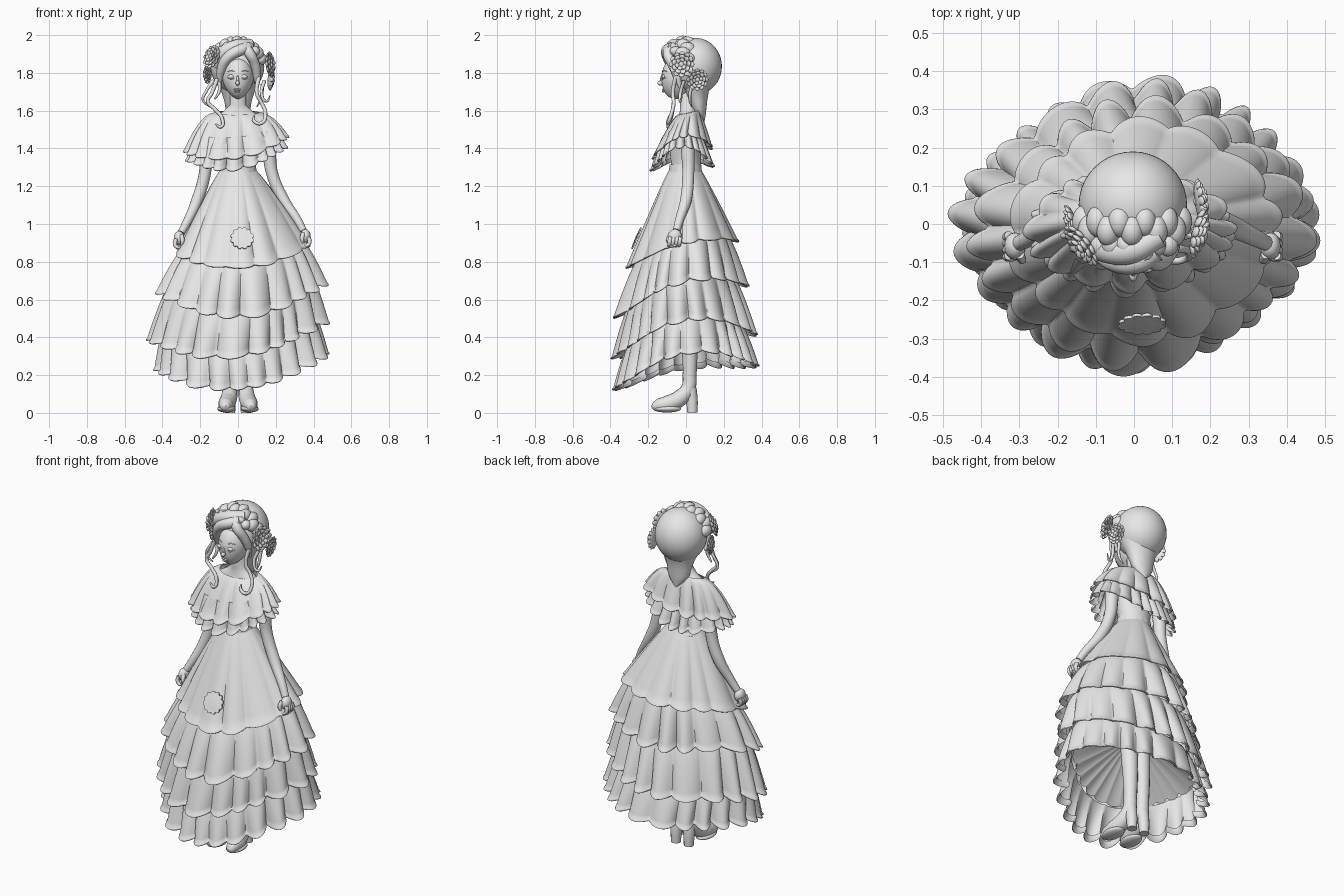
import bpy, bmesh, math
from math import sin, cos, pi
from mathutils import Vector, Matrix

mat = bpy.data.materials.new("plain_grey")
mat.diffuse_color = (0.8, 0.8, 0.8, 1)


def finish(name, bm):
    bmesh.ops.recalc_face_normals(bm, faces=bm.faces)
    me = bpy.data.meshes.new(name)
    bm.to_mesh(me)
    bm.free()
    me.materials.append(mat)
    ob = bpy.data.objects.new(name, me)
    bpy.context.collection.objects.link(ob)
    return ob


def loft(name, rings, cap=False):
    """Skin closed rings of points."""
    bm = bmesh.new()
    rows = [[bm.verts.new(p) for p in r] for r in rings]
    n = len(rows[0])
    for a, b in zip(rows, rows[1:]):
        for i in range(n):
            bm.faces.new((a[i], a[(i + 1) % n], b[(i + 1) % n], b[i]))
    if cap:
        bm.faces.new(rows[0])
        bm.faces.new(rows[-1])
    return finish(name, bm)


def ovals(name, prof):
    """Body of stacked ellipses: z, rx, ry, cy."""
    return loft(name, [[(rx * cos(i * pi / 20), cy + ry * sin(i * pi / 20), z) for i in range(40)]
                       for z, rx, ry, cy in prof], cap=True)


def balls(name, items, seg=16):
    """Ellipsoids: (location, radii, optional rotation matrix)."""
    bm = bmesh.new()
    for it in items:
        rot = it[2] if len(it) > 2 else Matrix()
        m = Matrix.Translation(it[0]) @ rot.to_4x4() @ Matrix.Diagonal((*it[1], 1))
        bmesh.ops.create_uvsphere(bm, u_segments=seg, v_segments=seg * 2 // 3, radius=1, matrix=m)
    return finish(name, bm)


def tube(name, paths, res=6, sides=4):
    """Smooth tapered tubes through (x, y, z, radius) points."""
    cu = bpy.data.curves.new(name, 'CURVE')
    cu.dimensions = '3D'
    cu.bevel_depth = 1
    cu.bevel_resolution = sides
    cu.resolution_u = res
    cu.use_fill_caps = True
    for pts in paths:
        sp = cu.splines.new('BEZIER')
        sp.bezier_points.add(len(pts) - 1)
        for b, p in zip(sp.bezier_points, pts):
            b.co, b.radius = p[:3], p[3]
            b.handle_left_type = b.handle_right_type = 'AUTO'
    cu.materials.append(mat)
    ob = bpy.data.objects.new(name, cu)
    bpy.context.collection.objects.link(ob)
    bpy.ops.object.select_all(action='DESELECT')
    ob.select_set(True)
    bpy.context.view_layer.objects.active = ob
    bpy.ops.object.convert(target='MESH')


def frill(name, top, hem, n, amp, a0=0.0, er=0.9, ey=None, ez=1.0, phase=0.0, roll=True, grow=1.0, pinch=0):
    """Pleated band between two rings: cx, cy, rx, ry, z, x tilt, y tilt, side lift."""
    ts = [(i / 10, 0, 0) for i in range(11)]
    if roll:
        ts += [(1, .006, -.003), (1, .008, -.010), (1, .003, -.015), (1, -.008, -.010), (.93, -.012, 0)]
    rings = []
    ey = ey or er
    for t, dr, dz in ts:
        g = [u + (v - u) * t ** e for u, v, e in zip(top[:4], hem[:4], (er, ey, er, ey))]
        h = [u + (v - u) * t ** ez for u, v in zip(top[4:], hem[4:])]
        ring = []
        for i in range(n * 14):
            a = 2 * pi * i / (n * 14)
            q = n * a / 2 + .5 * sin(3 * a + phase) + .35 * sin(5 * a + 2 * phase) + phase
            w = 2 * abs(sin(q)) ** .8 - 1
            k = amp * (a0 + (1 - a0) * t ** grow) * w * (1 + .3 * sin(4 * a + phase)) + dr
            z = h[0] + h[1] * cos(a) + h[2] * sin(a) + h[3] * cos(a) ** 2
            s = sin(2 * a)
            f = 1 - pinch * (.055 if s > 0 else .1) * s * s
            ring.append((g[0] + (g[2] * f + k) * cos(a), g[1] + (g[3] * f + k) * sin(a), z + dz - .4 * k * t))
        rings.append(ring)
    return loft(name, rings)


# skirt tiers, each tucked below the one above
hems = [(.025, -.02, .345, .28, .855, .02, .07, .035),
        (.02, -.028, .42, .327, .61, .02, .085, .075),
        (0, -.008, .452, .353, .375, .05, .06, .08),
        (.018, 0, .442, .363, .205, .04, .06, .085)]
frill("skirt_tier_1", (0, -.005, .093, .083, 1.29, 0, 0, 0), hems[0], 14, .014, er=.93, grow=1.4, pinch=.7)
for i in range(1, 4):
    c = hems[i - 1]
    top = (c[0], c[1], c[2] - .048, c[3] - .048, c[4] + .025, *c[5:])
    frill(f"skirt_tier_{i + 1}", top, hems[i], 16 + 2 * i, .026, a0=.15, er=.75, phase=i * 1.3, pinch=1)
c = hems[2]
frill("skirt_lining", (0, 0, .03, .03, .58, 0, 0, 0),
      (0, 0, c[2] - .055, c[3] - .055, c[4] + .025, *c[5:]), 30, .008, roll=False, pinch=1)

# body with neck
ovals("bodice_and_neck", [(1.26, .095, .083, 0), (1.33, .09, .08, 0), (1.42, .115, .085, -.005),
                          (1.5, .15, .07, .005), (1.555, .15, .055, .01), (1.595, .08, .045, .012),
                          (1.63, .043, .04, .008), (1.74, .042, .042, 0)])
frill("waistband", (0, -.003, .093, .083, 1.315, 0, 0, 0), (0, -.003, .1, .088, 1.27, 0, 0, 0), 16, .001)

# two layer shoulder ruffle
frill("ruffle_lower", (-.01, -.02, .2, .1, 1.46, .02, 0, .03), (-.008, -.02, .243, .143, 1.315, .035, .01, .075),
      20, .018, a0=.3, phase=2)
frill("ruffle_upper", (-.005, .012, .115, .058, 1.59, 0, .012, 0), (-.01, -.018, .255, .138, 1.395, .038, .03, .045),
      15, .016, er=.68, ey=1.1, ez=1.4, phase=.6, grow=1.3)

# arms and hands
arms = {"left": [(-.15, .0, 1.53, .038), (-.168, .01, 1.38, .036), (-.175, .012, 1.27, .032), (-.215, 0, 1.13, .031),
                 (-.27, -.035, 1.01, .023), (-.3, -.05, .955, .02)],
        "right": [(.15, .0, 1.53, .038), (.165, .01, 1.38, .036), (.18, .012, 1.27, .032), (.24, 0, 1.13, .031),
                  (.315, -.035, 1.02, .023), (.345, -.05, .965, .02)]}
for side, pts in arms.items():
    s = -1 if side == "left" else 1
    tube(side + "_arm", [pts], sides=6)
    x, y, z = pts[-1][:3]
    balls(side + "_palm", [((x + s * .012, y - .008, z - .03), (.028, .036, .038))])
    fingers = [[(x + s * .028, y + d, z - .035, .012), (x + s * .034, y + d - .004, z - .062, .011),
                (x + s * .018, y + d - .006, z - .08, .009), (x + s * .005, y + d - .004, z - .075, .006)]
               for d in (-.033, -.015, .003, .02)]
    fingers.append([(x, y - .03, z - .015, .013), (x - s * .006, y - .045, z - .045, .011),
                    (x, y - .042, z - .066, .007)])
    tube(side + "_fingers", fingers, res=4, sides=2)

# legs and heeled boots, toes turned out
for side, s in (("left", -1), ("right", 1)):
    x = s * .042
    tube(side + "_leg", [[(x, .0, .66, .052), (x, .015, .42, .046), (x, .02, .3, .04), (x, .02, .16, .034)]])
    tube(side + "_boot", [[(x, .018, .22, .035), (x, .012, .13, .038), (x + s * .006, -.03, .08, .044),
                           (x + s * .018, -.09, .05, .045), (x + s * .024, -.145, .04, .036),
                           (x + s * .026, -.172, .036, .022), (x + s * .026, -.184, .036, .003)]], sides=6)
    balls(side + "_boot_sole", [((x + s * .02, -.1, .022), (.048, .075, .02))], seg=20)
    tube(side + "_boot_heel", [[(x, .022, .13, .034), (x, .031, .07, .031), (x, .034, 0, .027)]])

# head, narrowed towards the chin
head = balls("head", [((0, 0, 0), (.083, .1, .115))], seg=32)
for v in head.data.vertices:
    k = max(0, -v.co.z / .115)
    v.co.x *= 1 - .3 * k * k
    v.co.y -= .022 * k * k
head.location = (0, -.03, 1.777)
balls("eyelids", [((s * .034 - .003, -.119, 1.78), (.019, .009, .011)) for s in (-1, 1)])
tube("lashes_and_brows", [[(s * .016, -.123, z0, .002), (s * .034, -.126 + b, z0 + d, .003),
                           (s * .055, -.108 + b, z0 + .001, .002)]
                          for s in (-1, 1) for z0, d, b in ((1.774, -.006, 0), (1.805, .008, .008))], sides=2)
balls("nose", [((-.002, -.134, 1.746), (.011, .017, .013)), ((-.002, -.127, 1.765), (.007, .01, .022))])
balls("lips", [((-.003, -.119, 1.712), (.021, .009, .005)), ((-.003, -.118, 1.702), (.015, .009, .006))])

# hair: rounded back, nape, swept fringe and braid
balls("hair_back", [((-.003, .05, 1.835), (.142, .14, .15))], seg=40)
ovals("hair_nape", [(1.8, .13, .1, .06), (1.75, .115, .085, .055), (1.7, .088, .065, .055), (1.65, .072, .05, .062),
                    (1.61, .066, .04, .068), (1.575, .045, .026, .078), (1.54, .004, .006, .092)])
tube("hair_fringe", [
    [(.06, -.07, 1.935, .028), (.01, -.1, 1.92, .03), (-.05, -.098, 1.885, .028), (-.088, -.07, 1.82, .024),
     (-.1, -.04, 1.73, .008)],
    [(.03, -.07, 1.94, .03), (.06, -.095, 1.905, .028), (.088, -.075, 1.85, .025), (.1, -.05, 1.79, .022),
     (.1, -.03, 1.72, .008)],
    [(.07, -.03, 1.95, .03), (-.01, -.07, 1.94, .036), (-.08, -.065, 1.905, .034), (-.12, -.03, 1.84, .03)]], sides=6)
braid = []
for i in range(11):
    a = pi * (i + 1.5) / 13
    braid.append(((-.005 + .135 * cos(a), -.005 + .012 * (-1) ** i, 1.825 + .138 * sin(a)), (.031, .042, .034)))
for i in range(6):
    a = pi * (i + 2.5) / 10
    braid.append(((.125 * cos(a), -.055, 1.83 + .12 * sin(a)), (.028, .03, .026)))
balls("braid", braid, seg=18)

# loose curls beside the face
tube("loose_curls", [
    [(-.11, -.06, 1.77, .012), (-.14, -.065, 1.69, .01), (-.16, -.065, 1.65, .01), (-.125, -.07, 1.61, .01),
     (-.085, -.08, 1.56, .01), (-.09, -.095, 1.515, .009), (-.12, -.09, 1.53, .004)],
    [(-.13, -.02, 1.76, .01), (-.17, -.03, 1.7, .008), (-.185, -.03, 1.655, .007), (-.15, -.02, 1.62, .003)],
    [(-.1, -.05, 1.76, .01), (-.1, -.06, 1.7, .009), (-.125, -.06, 1.66, .004)],
    [(.11, -.055, 1.78, .012), (.1, -.07, 1.69, .01), (.125, -.065, 1.64, .01), (.145, -.075, 1.59, .01),
     (.125, -.095, 1.535, .01), (.085, -.095, 1.545, .009), (.085, -.09, 1.575, .004)],
    [(.14, -.01, 1.76, .01), (.125, -.03, 1.69, .009), (.15, -.03, 1.65, .007), (.17, -.02, 1.68, .003)],
    [(.13, .03, 1.74, .01), (.12, .02, 1.66, .008), (.1, .03, 1.62, .003)]], res=8, sides=2)


# layered flowers at the sides of the head
def flower(name, loc, normal, r):
    frame = Vector(normal).to_track_quat('Z', 'Y').to_matrix()
    items = [(Vector(loc), (r * .3, r * .3, r * .3))]
    for n, rad, lift, size in ((12, .86, 0, .21), (9, .6, .12, .22), (6, .34, .25, .19)):
        for i in range(n):
            rot = frame @ Matrix.Rotation(2 * pi * (i + lift) / n, 3, 'Z')
            pos = Vector(loc) + rot @ Vector((rad * r, 0, lift * r))
            items.append((pos, (size * r, size * r * 1.1, r * .1), rot @ Matrix.Rotation(-.5, 3, 'Y')))
    items.append((Vector(loc) - frame @ Vector((0, 0, r * .1)), (r * .85, r * .85, r * .12), frame))
    balls(name, items, seg=12)


flower("flower_left_upper", (-.137, -.055, 1.885), (-.75, -.6, .3), .062)
flower("flower_left_lower", (-.16, .0, 1.795), (-1, -.35, 0), .052)
flower("flower_right_upper", (.168, -.022, 1.845), (1, -.25, .1), .066)
flower("flower_right_lower", (.172, .06, 1.765), (1, .15, -.1), .056)

# scalloped rosette lying on the skirt front
frame = Matrix.Translation((.022, -.262, .925)) @ Vector((.03, -.91, .4)).to_track_quat('Z', 'Y').to_matrix().to_4x4()
rosette = []
for z, k in ((-.004, .2), (-.004, 1), (.004, 1), (.003, .7), (.006, .4), (.006, .2)):
    rosette.append([frame @ Vector(((.054 + .009 * abs(sin(i * pi / 12))) * k * cos(i * pi / 72),
                                    (.054 + .009 * abs(sin(i * pi / 12))) * k * sin(i * pi / 72), z))
                    for i in range(144)])
loft("skirt_rosette", rosette, cap=True)

# smooth shading with crisp folds
bpy.ops.object.select_all(action='SELECT')
bpy.context.view_layer.objects.active = head
bpy.ops.object.shade_smooth_by_angle(angle=math.radians(50))
